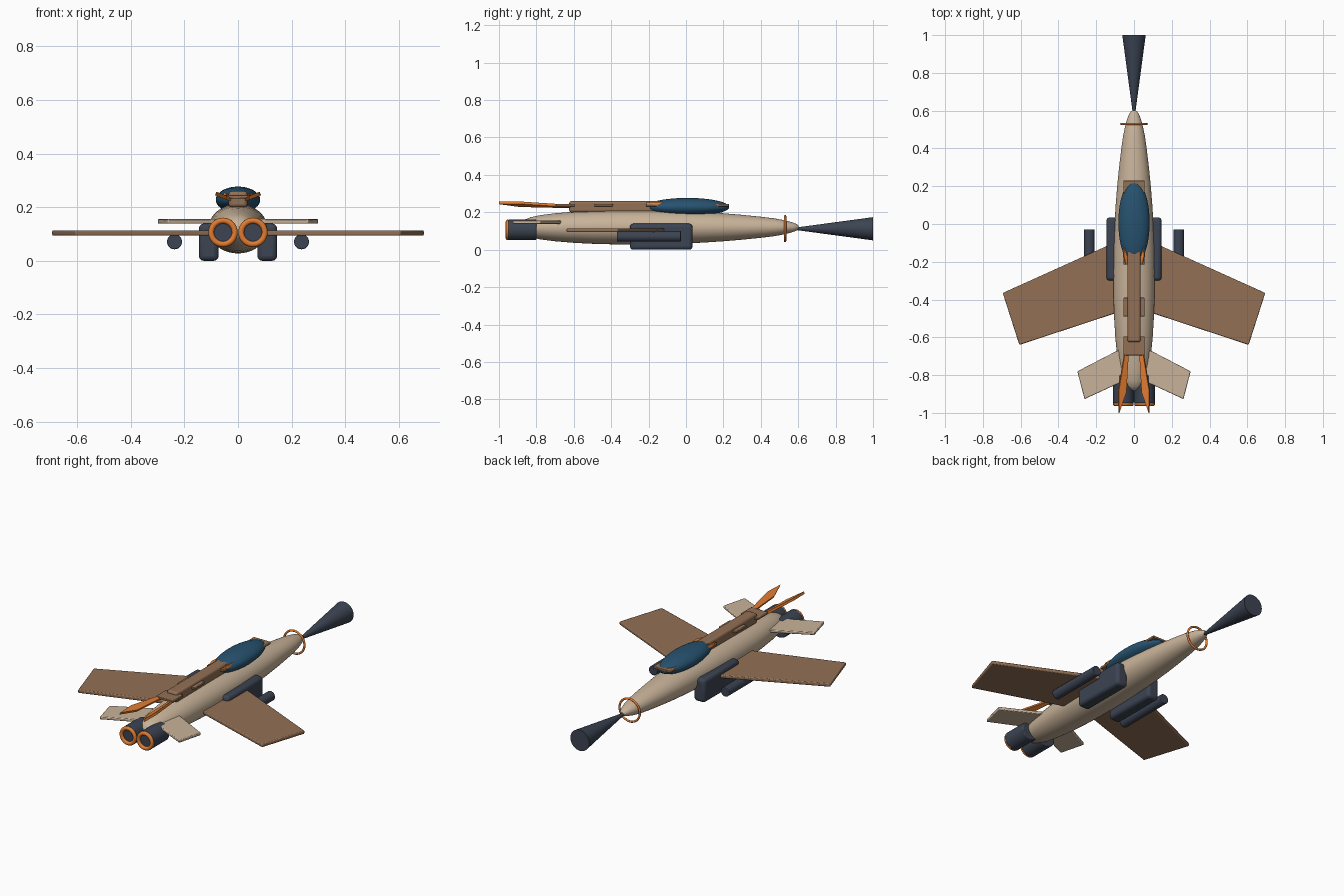
import bpy, bmesh
from math import pi, sin, cos, radians
from mathutils import Matrix

if "Cube" in bpy.data.objects:
    bpy.data.objects.remove(bpy.data.objects["Cube"])


def mat(name, rgb):
    m = bpy.data.materials.new(name)
    m.diffuse_color = (*rgb, 1)
    m.use_nodes = True
    m.node_tree.nodes["Principled BSDF"].inputs["Base Color"].default_value = m.diffuse_color
    return m


TAN = mat("tan", (0.58, 0.45, 0.32))
BROWN = mat("brown", (0.29, 0.16, 0.09))
ORANGE = mat("orange", (0.75, 0.2, 0.03))
DARK = mat("dark", (0.045, 0.058, 0.085))
BLUE = mat("blue", (0.02, 0.085, 0.16))


def finish(ob, name, material, mirror=False, bevel=0, segs=3, smooth=True):
    """Name, colour, bevel, mirror across x = 0 and shade."""
    ob.name = name
    ob.data.materials.append(material)
    bpy.ops.object.select_all(action='DESELECT')
    bpy.context.view_layer.objects.active = ob
    ob.select_set(True)
    bpy.ops.object.transform_apply(location=True, rotation=True, scale=True)
    if smooth:
        bpy.ops.object.shade_smooth_by_angle(angle=radians(35))
    if bevel:
        b = ob.modifiers.new("Bevel", 'BEVEL')
        b.width, b.segments, b.limit_method = bevel, segs, 'ANGLE'
    if mirror:
        ob.modifiers.new("Mirror", 'MIRROR')
    return ob


def from_bmesh(bm, name, material, **kw):
    bmesh.ops.recalc_face_normals(bm, faces=bm.faces[:])
    me = bpy.data.meshes.new(name)
    bm.to_mesh(me)
    bm.free()
    ob = bpy.data.objects.new(name, me)
    bpy.context.collection.objects.link(ob)
    return finish(ob, name, material, **kw)


def box(name, x, y, z, material, **kw):
    """Box from (min, max) ranges on each axis."""
    bpy.ops.mesh.primitive_cube_add(size=1, location=[sum(r) / 2 for r in (x, y, z)])
    ob = bpy.context.object
    ob.scale = [r[1] - r[0] for r in (x, y, z)]
    return finish(ob, name, material, **kw)


def tube(name, x, z, y0, y1, r0, r1, material, **kw):
    """Cylinder or cone along y, radius r0 at y0 and r1 at y1."""
    bpy.ops.mesh.primitive_cone_add(vertices=32, radius1=r1, radius2=r0, depth=y1 - y0,
                                    location=(x, (y0 + y1) / 2, z), rotation=(pi / 2, 0, 0))
    return finish(bpy.context.object, name, material, **kw)


def ring(name, x, y, z, major, minor, material, **kw):
    bpy.ops.mesh.primitive_torus_add(major_segments=40, minor_segments=12, location=(x, y, z),
                                     major_radius=major, minor_radius=minor,
                                     rotation=(pi / 2, 0, 0))
    return finish(bpy.context.object, name, material, **kw)


def plate(name, outline, z, thick, material, tilt=None, **kw):
    """Flat outline in xy given thickness; tilt = (x of hinge, angle about y)."""
    bm = bmesh.new()
    rows = [[bm.verts.new((x, y, z + s * thick / 2)) for x, y in outline] for s in (-1, 1)]
    bm.faces.new(rows[0])
    bm.faces.new(rows[1])
    n = len(outline)
    for i in range(n):
        j = (i + 1) % n
        bm.faces.new((rows[0][i], rows[0][j], rows[1][j], rows[1][i]))
    if tilt:
        bmesh.ops.rotate(bm, cent=(tilt[0], 0, z), verts=bm.verts[:],
                         matrix=Matrix.Rotation(tilt[1], 3, 'Y'))
    return from_bmesh(bm, name, material, **kw)


# Fuselage: elliptical sections lofted along y
profile = [(0.602, 0.008), (0.593, 0.019), (0.575, 0.029), (0.53, 0.044), (0.47, 0.057),
           (0.4, 0.067), (0.3, 0.079), (0.2, 0.089), (0.1, 0.097), (0, 0.103), (-0.12, 0.108),
           (-0.25, 0.11), (-0.38, 0.109), (-0.5, 0.105), (-0.6, 0.099), (-0.7, 0.089),
           (-0.78, 0.077), (-0.83, 0.064), (-0.86, 0.05), (-0.88, 0.025), (-0.884, 0.006)]
bm = bmesh.new()
N = 40
loops = [[bm.verts.new((r * cos(2 * pi * i / N), y, 0.12 + 0.84 * r * sin(2 * pi * i / N)))
          for i in range(N)] for y, r in profile]
for a, b in zip(loops, loops[1:]):
    for i in range(N):
        bm.faces.new((a[i], a[(i + 1) % N], b[(i + 1) % N], b[i]))
bm.faces.new(loops[0])
bm.faces.new(loops[-1])
from_bmesh(bm, "fuselage", TAN)

# Nose flare and ring
tube("nose_flare", 0, 0.112, 0.59, 1.0, 0.007, 0.062, DARK)
ring("nose_ring", 0, 0.53, 0.113, 0.067, 0.006, ORANGE)

# Canopy
bpy.ops.mesh.primitive_uv_sphere_add(segments=40, ring_count=20, location=(0, 0.008, 0.228))
bpy.context.object.scale = (0.083, 0.223, 0.049)
finish(bpy.context.object, "canopy", BLUE)

# Spine and its cross straps
box("spine", (-0.035, 0.035), (-0.625, -0.05), (0.2, 0.26), BROWN, bevel=0.012)
for k, y in enumerate((0.18, -0.165, -0.44, -0.645)):
    box(f"spine_strap_{k + 1}", (-0.056, 0.056), (y - 0.05, y + 0.05), (0.232, 0.245),
        BROWN, bevel=0.003, segs=2)

# Wings and tailplanes
plate("wings", [(0.03, -0.065), (0.695, -0.365), (0.607, -0.64), (0.03, -0.45)],
      0.104, 0.02, BROWN, mirror=True, bevel=0.005, segs=2)
plate("tailplanes", [(0.03, -0.64), (0.3, -0.78), (0.262, -0.927), (0.03, -0.82)],
      0.147, 0.017, TAN, mirror=True, bevel=0.004, segs=2)

# Intakes and underwing pods
box("intakes", (0.072, 0.146), (-0.3, 0.035), (0, 0.139), DARK, mirror=True, bevel=0.018)
tube("pods", 0.237, 0.071, -0.37, -0.028, 0.028, 0.028, DARK, mirror=True, bevel=0.003, segs=2)

# Engine nozzles with rims
tube("nozzles", 0.056, 0.106, -0.95, -0.8, 0.055, 0.055, DARK, mirror=True, bevel=0.005, segs=2)
ring("nozzle_rims", 0.056, -0.953, 0.106, 0.044, 0.011, ORANGE, mirror=True)

# Tilted tail blades and small spikes behind the canopy
plate("tail_blades", [(0.026, -0.62), (0.04, -0.62), (0.087, -0.89), (0.083, -1.0), (0.043, -0.89)],
      0.232, 0.014, ORANGE, tilt=(0.035, radians(-22)), mirror=True, smooth=False)
plate("canopy_spikes", [(0.036, -0.1), (0.052, -0.1), (0.056, -0.17), (0.045, -0.215), (0.036, -0.17)],
      0.245, 0.014, ORANGE, tilt=(0.045, radians(-22)), mirror=True, smooth=False)
